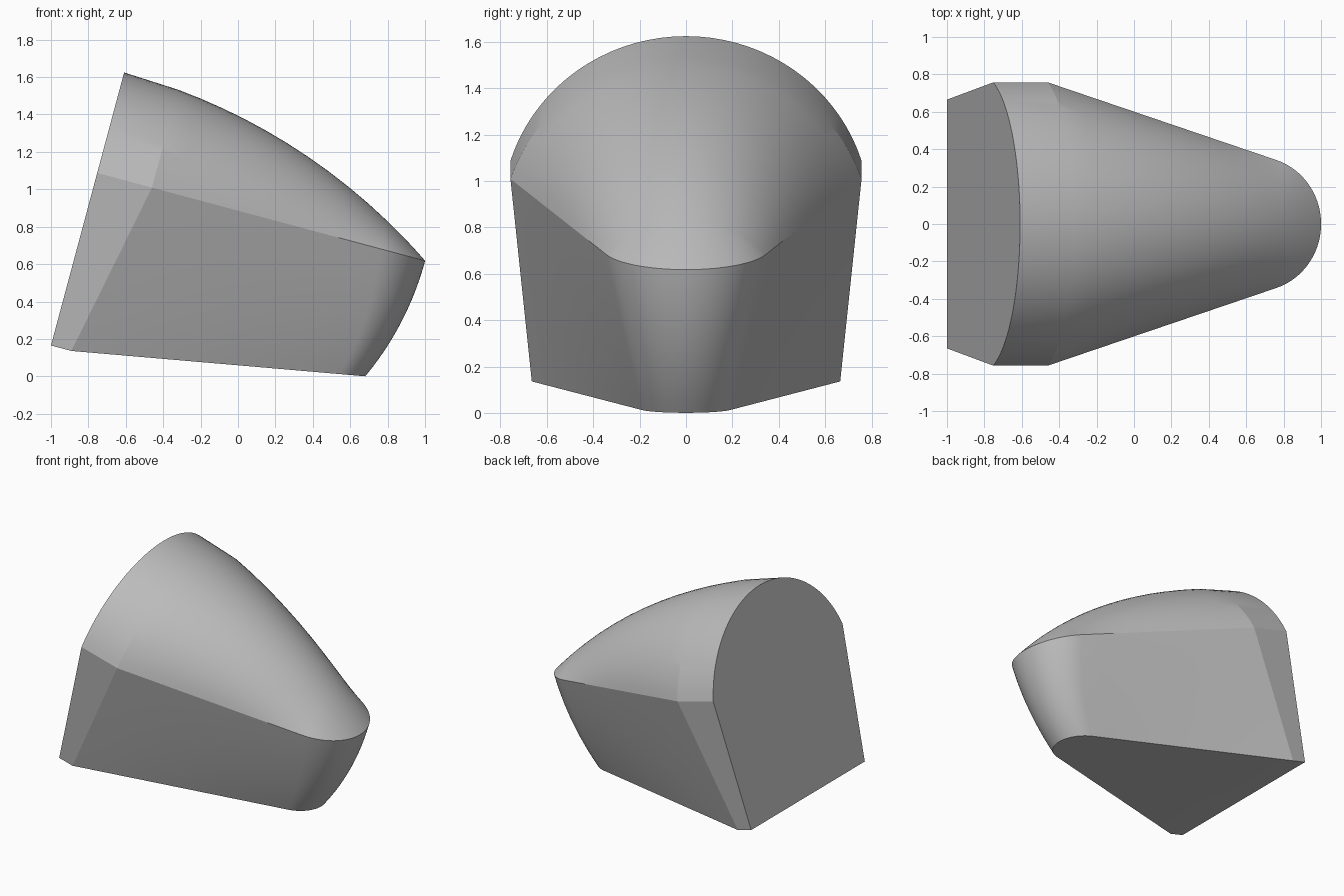
import bpy, bmesh
from math import sin, cos, acos, atan, atan2, hypot, sqrt, pi, radians
from mathutils import Matrix

cube = bpy.data.objects.get("Cube")
if cube:
    bpy.data.objects.remove(cube, do_unlink=True)

TILT = radians(15)
LENGTH, SEAM, TOP = 1.815, 0.955, 1.511     # untilted sizes
SIDE, NOSE, ROWS, ARC = 10, 18, 12, 36      # subdivisions


def mix(a, b, t):
    return a + (b - a) * t


def arc_drop(run, total_run, total_drop):
    """Drop along a circular arc that starts level."""
    r = (total_run ** 2 + total_drop ** 2) / (2 * total_drop)
    return r - sqrt(r * r - run * run)


def half_outline(t):
    """Plan outline from back corner to nose tip; t runs from seam to base."""
    width, kink, r = mix(0.757, 0.665, t), mix(0.303, 0.113, t), mix(0.36, 0.2, t)
    tip = LENGTH - arc_drop(t * 0.679, 0.679, 0.149)
    c = tip - r
    a = acos(r / hypot(width, c - kink)) - atan2(c - kink, width)
    tangent = (c + r * sin(a), r * cos(a))
    pts = [(0, width)]
    pts += [(mix(kink, tangent[0], i / SIDE), mix(width, tangent[1], i / SIDE)) for i in range(SIDE)]
    for i in range(NOSE + 1):
        p = mix(a, pi / 2, i / NOSE)
        pts.append((c + r * sin(p), r * cos(p)))
    return pts


def base_height(u):
    return max(0, (u - 0.113) * 0.1777)


bm = bmesh.new()
base = half_outline(1)
tip = len(base) - 1
last = 2 * tip

# Tapered lower walls
rows = []
for k in range(ROWS + 1):
    t = k / ROWS
    half = [(u, y, mix(SEAM, base_height(b[0]), t)) for (u, y), b in zip(half_outline(t), base)]
    ring = half + [(u, -y, v) for u, y, v in reversed(half[:-1])]
    rows.append([bm.verts.new(p) for p in ring])
for upper, lower in zip(rows, rows[1:]):
    for j in range(last):
        bm.faces.new((upper[j], upper[j + 1], lower[j + 1], lower[j]))

# Domed top made of circular sections that shrink to the nose
rim = rows[0]
sections = []
for j in range(tip):
    u, w, _ = rim[j].co
    h = TOP - SEAM - arc_drop(u, LENGTH, TOP - SEAM)
    r, a = (w * w + h * h) / (2 * h), 2 * atan(h / w)
    inner = []
    for i in range(1, ARC):
        p = mix(a, -a, i / ARC)
        inner.append(bm.verts.new((u, r * sin(p), SEAM + h - r + r * cos(p))))
    sections.append([rim[j]] + inner + [rim[last - j]])
for s, n in zip(sections, sections[1:]):
    for i in range(ARC):
        bm.faces.new((s[i], s[i + 1], n[i + 1], n[i]))
for i in range(ARC):
    bm.faces.new((sections[-1][i], sections[-1][i + 1], rim[tip]))

# Flat base and flat back
foot = rows[-1]
bm.faces.new((foot[0], foot[1], foot[last - 1], foot[last]))
bm.faces.new(foot[1:last])
bm.faces.new(sections[0] + [r[last] for r in rows[1:]] + [r[0] for r in reversed(rows[1:])])

# Tilt nose downwards and place on the ground
bmesh.ops.recalc_face_normals(bm, faces=bm.faces[:])
bm.transform(Matrix.Translation((-1, 0, 0.165)) @ Matrix.Rotation(TILT, 4, 'Y'))
mesh = bpy.data.meshes.new("domed_wedge")
bm.to_mesh(mesh)
bm.free()
body = bpy.data.objects.new("domed_wedge", mesh)
bpy.context.collection.objects.link(body)

# Plain grey finish
grey = bpy.data.materials.new("plain_grey")
grey.use_nodes = True
colour = (0.5, 0.5, 0.5, 1)
grey.diffuse_color = colour
grey.node_tree.nodes["Principled BSDF"].inputs["Base Color"].default_value = colour
mesh.materials.append(grey)

bpy.ops.object.select_all(action='DESELECT')
body.select_set(True)
bpy.context.view_layer.objects.active = body
bpy.ops.object.shade_smooth_by_angle(angle=radians(11))
